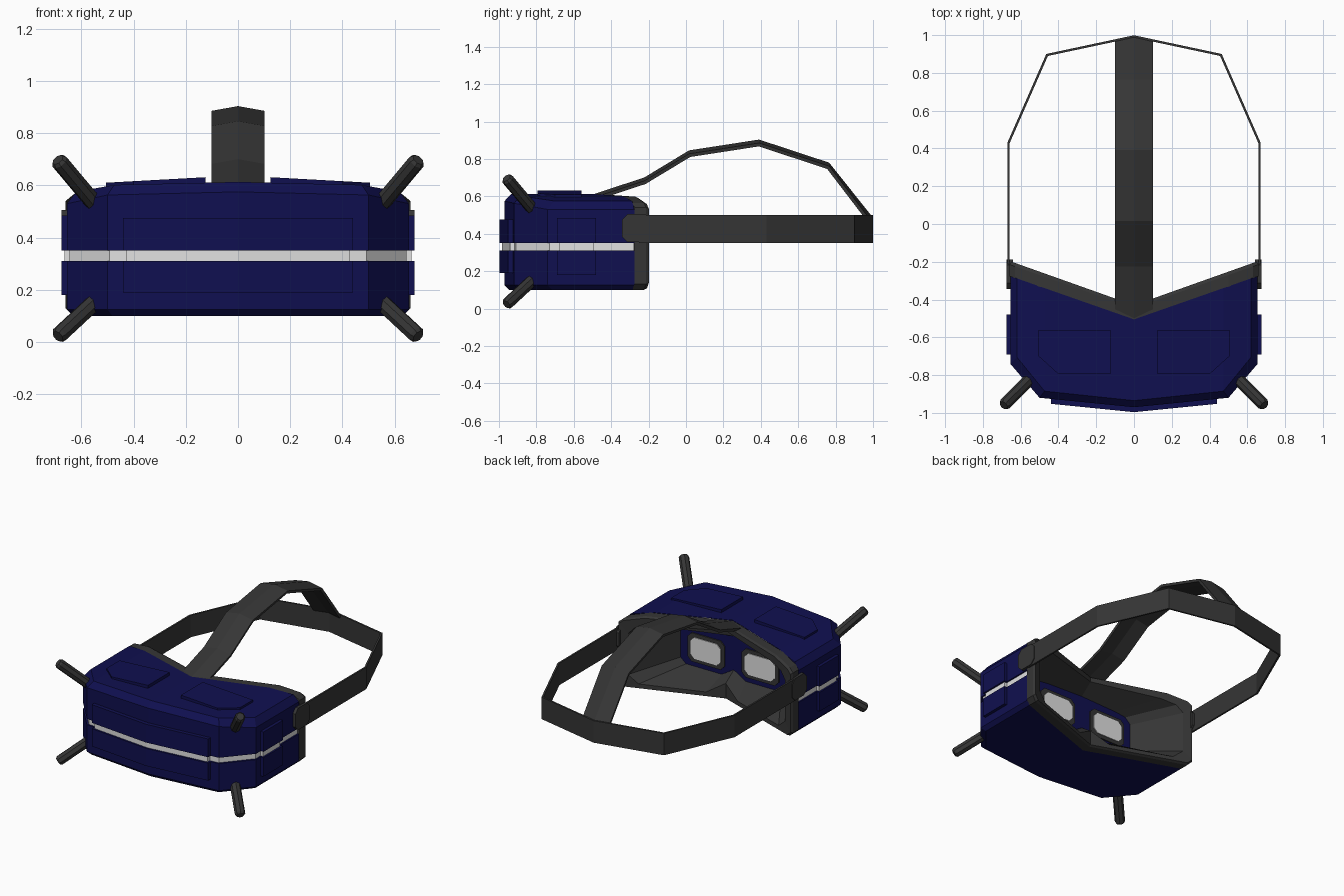
import bpy, bmesh, math
from mathutils import Vector

if "Cube" in bpy.data.objects:
    bpy.data.objects.remove(bpy.data.objects["Cube"])


def material(name, col):
    m = bpy.data.materials.new(name)
    m.diffuse_color = (*col, 1)
    m.use_nodes = True
    m.node_tree.nodes["Principled BSDF"].inputs["Base Color"].default_value = m.diffuse_color
    return m


NAVY = material("navy shell", (0.005, 0.005, 0.08))
GREY = material("charcoal rubber", (0.036, 0.036, 0.036))
WHITE = material("pale trim", (0.75, 0.75, 0.75))


def make(name, verts, faces, mats, idx=None):
    me = bpy.data.meshes.new(name)
    me.from_pydata([tuple(v) for v in verts], [], faces)
    for m in mats:
        me.materials.append(m)
    if idx:
        for p, i in zip(me.polygons, idx):
            p.material_index = i
    bm = bmesh.new()
    bm.from_mesh(me)
    bmesh.ops.recalc_face_normals(bm, faces=bm.faces)
    bm.to_mesh(me)
    bm.free()
    ob = bpy.data.objects.new(name, me)
    bpy.context.collection.objects.link(ob)
    return ob


def loft(name, rings, mat, caps=True):
    """Skin closed rings of equal length."""
    n = len(rings[0])
    verts = [v for r in rings for v in r]
    faces = [(k * n + i, k * n + (i + 1) % n, (k + 1) * n + (i + 1) % n, (k + 1) * n + i)
             for k in range(len(rings) - 1) for i in range(n)]
    if caps:
        faces += [tuple(range(n)), tuple(range(len(verts) - n, len(verts)))]
    return make(name, verts, faces, [mat])


def ribbon(name, rows, thick):
    """Thin strap from rows of points."""
    n = len(rows[0])
    faces = [(k * n + i, k * n + i + 1, (k + 1) * n + i + 1, (k + 1) * n + i)
             for k in range(len(rows) - 1) for i in range(n - 1)]
    ob = make(name, [v for r in rows for v in r], faces, [GREY])
    mod = ob.modifiers.new("thickness", 'SOLIDIFY')
    mod.thickness, mod.offset, mod.use_even_offset = thick, 0, True


def chamfered(cx, cy, hx, hy, c):
    """Rectangle with cut corners."""
    return [(cx + sx * (hx - a * c), cy + sy * (hy - b * c))
            for sx, sy, a, b in ((1, 1, 0, 1), (1, 1, 1, 0), (-1, 1, 1, 0), (-1, 1, 0, 1),
                                 (-1, -1, 0, 1), (-1, -1, 1, 0), (1, -1, 1, 0), (1, -1, 0, 1))]


def chevron(x):
    return -0.505 + 0.35 * abs(x)


def crown(x):
    x = abs(x)
    return 0.012 * min(1, x / 0.5) + 0.028 * max(0, (x - 0.5) / 0.13)


# Shell: open-backed stack of levels with a recessed pale band
outline = [(-0.655, 0), (-0.655, -0.74), (-0.5, -0.92), (0, -0.97),
           (0.5, -0.92), (0.655, -0.74), (0.655, 0)]
levels = [(0.10, 0.025, 0), (0.125, 0, 0), (0.31, 0, 0), (0.31, 0.01, 0), (0.35, 0.01, 0),
          (0.35, 0, 0), (0.575, 0, 1), (0.613, 0.035, 1)]
verts, faces, idx = [], [], []
for z, ins, c in levels:
    for i, (x, y) in enumerate(outline):
        x *= 1 - ins / 0.655
        y = chevron(x) if i in (0, 6) else y + ins
        verts.append((x, y, z - c * crown(x)))
for k in range(len(levels) - 1):
    for i in range(6):
        faces.append((k * 7 + i, k * 7 + i + 1, k * 7 + i + 8, k * 7 + i + 7))
        idx.append(1 if k == 3 else 0)
for base in (0, 7 * (len(levels) - 1)):
    back = []
    for i in (2, 3, 4):
        x, y, z = verts[base + i]
        back.append(len(verts))
        verts.append((x, chevron(x), z))
    a, b, c = back
    faces += [(base, base + 1, base + 2, a), (base + 2, base + 3, b, a),
              (base + 3, base + 4, c, b), (base + 4, base + 5, base + 6, c)]
    idx += [0] * 4
make("goggle_shell", verts, faces, [NAVY, WHITE], idx)


# Raised front and side panels, split by the band
def slab(name, poly, z0, z1, mat):
    loft(name, [[(x, y, z) for x, y in poly] for z in (z0, z1)], mat)


def split_panel(name, poly_fn, z0, z1):
    slab(name + "_lower", poly_fn(0), z0, 0.31, NAVY)
    slab(name + "_band", poly_fn(0.012), 0.309, 0.351, WHITE)
    slab(name + "_upper", poly_fn(0), 0.35, z1, NAVY)


split_panel("front_panel", lambda d: [
    (-0.44 + d, -0.9), (-0.44 + d, -0.952 + d), (0, -0.996 + d),
    (0.44 - d, -0.952 + d), (0.44 - d, -0.9)], 0.19, 0.475)
for s, side in ((-1, "left"), (1, "right")):
    split_panel(side + "_side_panel", lambda d: [
        (s * 0.62, -0.69 + d), (s * (0.676 - d), -0.69 + d),
        (s * (0.676 - d), -0.48 - d), (s * 0.62, -0.48 - d)], 0.18, 0.485)

    # Raised plate on top, following the crown
    plate = [(0.125, -0.56), (0.125, -0.795), (0.4, -0.795), (0.505, -0.7), (0.505, -0.56)]
    loft(side + "_top_plate", [[(s * x, y, 0.615 + h - 0.055 * (x - 0.125)) for x, y in plate]
                               for h in (-0.03, 0.016)], NAVY)

    # Strap hinge
    loft(side + "_hinge", [[(s * x, y, z) for y, z in chamfered(-0.265, 0.43, 0.078, 0.075, 0.03)]
                           for x in (0.64, 0.675)], GREY)

    # Antennas, top and bottom
    for nm, p, q in (("upper", (0.52, -0.79, 0.495), (0.69, -0.96, 0.698)),
                     ("lower", (0.52, -0.79, 0.18), (0.69, -0.96, 0.022))):
        p, q = Vector((s * p[0], *p[1:])), Vector((s * q[0], *q[1:]))
        d = (q - p).normalized()
        u = d.cross(Vector((0, 0, 1))).normalized()
        v = d.cross(u)
        rings = [[c + r * (math.cos(t * math.pi / 4) * u + math.sin(t * math.pi / 4) * v)
                  for t in range(8)]
                 for c, r in ((p, 0.033), (q - 0.012 * d, 0.033), (q, 0.024))]
        loft(f"{side}_{nm}_antenna", rings, GREY)

    # Lens with rubber rim
    for nm, hx, hz, y, mat in (("lens_rim", 0.14, 0.098, -0.508, GREY),
                               ("lens", 0.115, 0.073, -0.503, WHITE)):
        loft(f"{side}_{nm}", [[(x, yy, z) for x, z in chamfered(s * 0.205, 0.345, hx, hz, 0.03)]
                              for yy in (-0.525, y)], mat)


# Face gasket: outer wall, rear lip, funnel with nose ridge
def mirrored(half):
    return half + [(-x, z) for x, z in half[-2:0:-1]]


outer = mirrored([(0, .10), (.12, .10), (.63, .10), (.66, .13), (.66, .54), (.63, .565),
                  (.5, .598), (0, .61)])
inner = mirrored([(0, .21), (.12, .135), (.53, .135), (.595, .19), (.595, .47), (.55, .52),
                  (.45, .545), (0, .57)])
deep = mirrored([(0, .27), (.09, .215), (.36, .215), (.40, .25), (.40, .44), (.36, .48),
                 (.28, .49), (0, .50)])
loft("face_gasket", [
    [(x, chevron(x) - 0.002, z) for x, z in outer],
    [(x, chevron(x) + 0.06, z) for x, z in outer],
    [(x * 0.985, chevron(x) + 0.075, 0.345 + (z - 0.345) * 0.97) for x, z in outer],
    [(x, chevron(x) + 0.075, z) for x, z in inner],
    [(x, -0.518, z) for x, z in deep]], GREY, caps=False)
loft("lens_panel", [[(x * 1.02, y, z) for x, z in deep] for y in (-0.54, -0.516)], NAVY)

# Head band around the back
path = [(0.664, -0.25), (0.664, 0.43), (0.46, 0.895), (0, 0.993)]
path += [(-x, y) for x, y in path[-2::-1]]
ribbon("head_band", [[(x, y, z) for z in (0.35, 0.5)] for x, y in path], 0.012)

# Over-head strap with a slight central crease
arc = [(-0.5, 0.6), (-0.22, 0.692), (0.02, 0.837), (0.39, 0.894), (0.76, 0.772), (0.985, 0.49)]
rows = []
for i, (y, z) in enumerate(arc):
    dy, dz = (0.02, 0.004) if i == 5 else (0.0, 0.018)
    rows.append([(-0.1, y - dy, z - dz), (0, y, z), (0.1, y - dy, z - dz)])
ribbon("top_strap", rows, 0.018)
